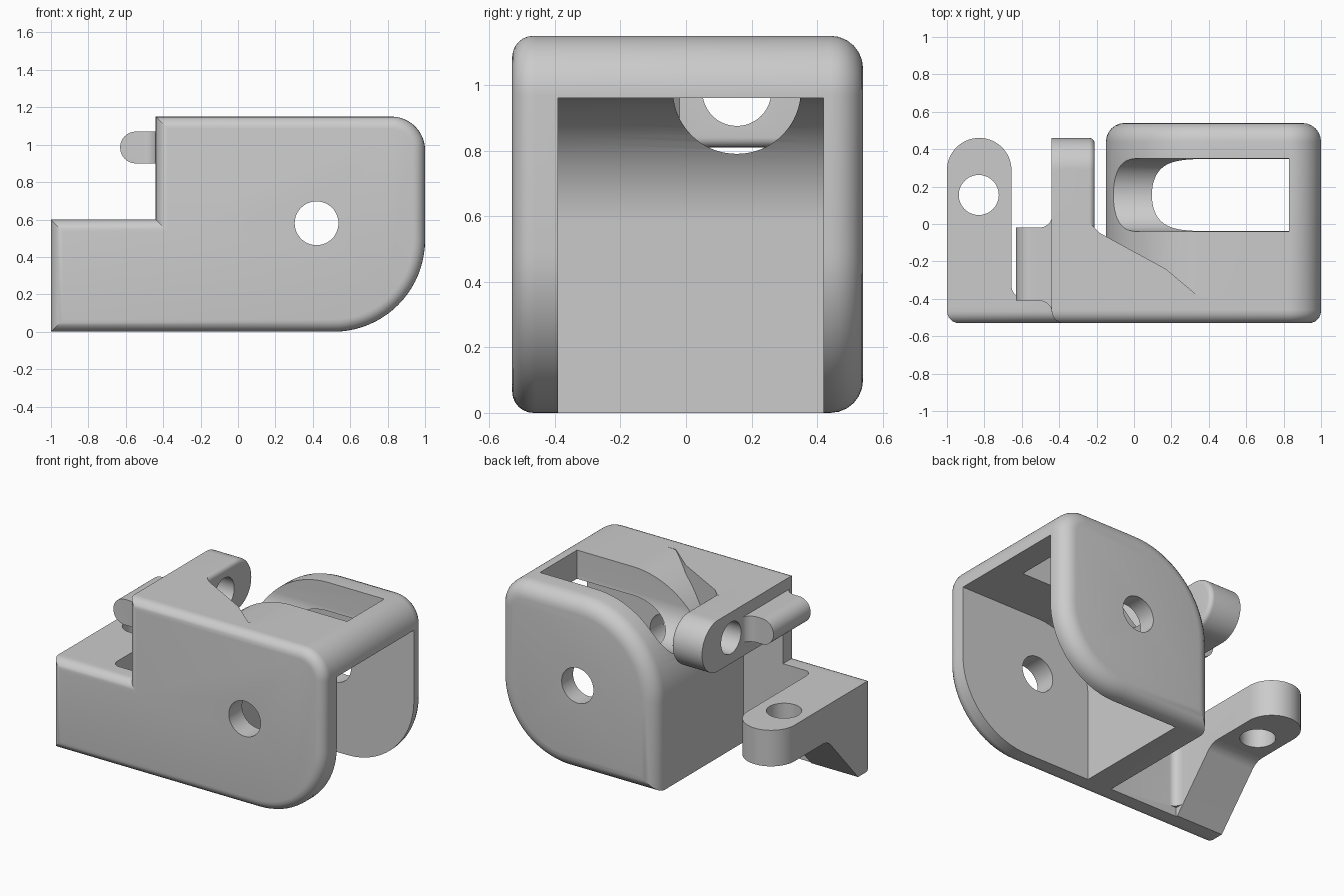
import bpy, bmesh, math
from mathutils import Vector

cube = bpy.data.objects.get("Cube")
if cube:
    bpy.data.objects.remove(cube, do_unlink=True)

mat = bpy.data.materials.new("light_grey")
mat.use_nodes = True
grey = (0.6, 0.6, 0.6, 1)
mat.diffuse_color = grey
mat.node_tree.nodes["Principled BSDF"].inputs["Base Color"].default_value = grey


def rounded(corners, steps=20):
    """Outline from (u, v, radius) corners, each replaced by an arc."""
    out = []
    for i, (u, v, r) in enumerate(corners):
        p = Vector((u, v))
        if r == 0:
            out.append(p)
            continue
        a = (Vector(corners[i - 1][:2]) - p).normalized()
        b = (Vector(corners[(i + 1) % len(corners)][:2]) - p).normalized()
        half = a.angle(b) / 2
        centre = p + (a + b).normalized() * r / math.sin(half)
        start = p + a * r / math.tan(half) - centre
        end = p + b * r / math.tan(half) - centre
        sweep = start.angle_signed(end)
        for k in range(steps + 1):
            t = -sweep * k / steps
            c, s = math.cos(t), math.sin(t)
            out.append(centre + Vector((start.x * c - start.y * s,
                                        start.x * s + start.y * c)))
    clean = [p for i, p in enumerate(out) if (p - out[i - 1]).length > 1e-4]
    return clean


def circle(u, v, r, n=48):
    return [Vector((u + r * math.cos(k * math.tau / n), v + r * math.sin(k * math.tau / n)))
            for k in range(n)]


def prism(name, axis, lo, hi, outline, rim_lo=0, rim_hi=0):
    """Extrude an outline along an axis, with optional rounded end rims."""
    place = {"x": lambda u, v, w: (w, u, v),
             "y": lambda u, v, w: (u, w, v),
             "z": lambda u, v, w: (u, v, w)}[axis]
    bm = bmesh.new()
    ends = [[bm.verts.new(place(p.x, p.y, w)) for p in outline] for w in (lo, hi)]
    caps = [bm.faces.new(e) for e in ends]
    n = len(outline)
    for i in range(n):
        j = (i + 1) % n
        bm.faces.new((ends[0][i], ends[0][j], ends[1][j], ends[1][i]))
    bmesh.ops.recalc_face_normals(bm, faces=bm.faces)
    rims = [(list(c.edges), r) for c, r in zip(caps, (rim_lo, rim_hi)) if r]
    for edges, r in rims:
        bmesh.ops.bevel(bm, geom=edges, offset=r, segments=6, profile=0.5,
                        affect="EDGES", clamp_overlap=True)
    mesh = bpy.data.meshes.new(name)
    bm.to_mesh(mesh)
    bm.free()
    mesh.materials.append(mat)
    obj = bpy.data.objects.new(name, mesh)
    bpy.context.collection.objects.link(obj)
    return obj


def combine(target, tool, operation):
    mod = target.modifiers.new(tool.name, "BOOLEAN")
    mod.operation, mod.solver, mod.object = operation, "EXACT", tool
    bpy.context.view_layer.objects.active = target
    bpy.ops.object.modifier_apply(modifier=mod.name)
    bpy.data.objects.remove(tool, do_unlink=True)


# Housing with a large round shoulder
body = prism("hinge_bracket", "y", -0.46, 0.54, rounded(
    [(-0.15, 0, 0), (1, 0, 0.49), (1, 1.15, 0.18), (-0.15, 1.15, 0.569)]), 0, 0.1)

# Stepped front plate
front_plate = prism("front_plate", "y", -0.53, -0.39, rounded(
    [(-1, 0, 0), (1, 0, 0.49), (1, 1.15, 0.18), (-0.44, 1.15, 0),
     (-0.44, 0.6, 0), (-1, 0.6, 0)]), 0.065, 0)

# Solid web joining the shoulder, front plate and upper arm
web = prism("shoulder_web", "z", 0.81, 1.15, rounded(
    [(-0.44, -0.45, 0), (0.42, -0.45, 0), (0.17, -0.24, 0.1), (-0.18, -0.05, 0.03),
     (-0.23, 0, 0), (-0.44, 0, 0)], 8))

# Upper arm with round end
upper_arm = prism("upper_arm", "x", -0.44, -0.21, rounded(
    [(-0.45, 0.81, 0), (0.46, 0.81, 0.169), (0.46, 1.15, 0.169), (-0.45, 1.15, 0)]), 0, 0.03)

# Small round-nosed catch with its corner fillets
catch = prism("catch", "y", -0.41, -0.02, rounded(
    [(-0.42, 0.9, 0), (-0.63, 0.9, 0.084), (-0.63, 1.07, 0.084), (-0.42, 1.07, 0)]))


def fillet(name, u, v, du, dv, z0, z1):
    arc = [Vector((u + du * (1 - math.sin(k * math.pi / 16)),
                   v + dv * (1 - math.cos(k * math.pi / 16)))) for k in range(9)]
    back = Vector((0.01 * math.copysign(1, du), 0.01 * math.copysign(1, dv)))
    root = Vector((u, v)) - back
    return prism(name, "z", z0, z1, [Vector((arc[0].x, root.y))] + arc
                 + [Vector((root.x, arc[-1].y)), root])


catch_fillet = fillet("catch_fillet", -0.44, -0.02, -0.07, 0.06, 0.9, 1.07)
catch_fillet_front = fillet("catch_fillet_front", -0.44, -0.41, -0.07, -0.06, 0.9, 1.07)

# Lower tab: round-ended in plan, with a sloping gusset beneath
lower_tab = prism("lower_tab", "z", 0, 0.6, rounded(
    [(-1, -0.44, 0), (-0.655, -0.44, 0), (-0.655, 0.46, 0.172), (-1, 0.46, 0.172)]))
combine(lower_tab, prism("gusset_cutter", "x", -1.2, -0.4, rounded(
    [(-0.38, -0.1, 0), (-0.38, 0, 0), (-0.06, 0.36, 0.12), (0.6, 0.36, 0), (0.6, -0.1, 0)])),
    "DIFFERENCE")
tab_fillet = fillet("tab_fillet", -0.655, -0.39, 0.05, 0.06, 0.06, 0.6)

for part in (front_plate, web, upper_arm, catch, catch_fillet, catch_fillet_front,
             lower_tab, tab_fillet):
    combine(body, part, "UNION")

# Openings: cavity, top slot, axle hole, arm hole and tab hole
cutters = [
    prism("cavity", "y", -0.39, 0.42, rounded(
        [(0.03, -0.2, 0), (1.2, -0.2, 0), (1.2, 0.96, 0), (0.03, 0.96, 0.385)])),
    prism("top_slot", "x", -0.18, 0.83, rounded(
        [(-0.04, 0.79, 0.194), (0.35, 0.79, 0.194), (0.35, 1.3, 0), (-0.04, 1.3, 0)])),
    prism("axle_hole", "y", -0.8, 0.8, circle(0.42, 0.58, 0.117)),
    prism("arm_hole", "x", -0.5, -0.18, circle(0.155, 0.98, 0.105)),
    prism("tab_hole", "z", 0.1, 0.8, circle(-0.83, 0.155, 0.107)),
]
for cutter in cutters:
    combine(body, cutter, "DIFFERENCE")

for o in bpy.context.selected_objects:
    o.select_set(False)
body.select_set(True)
bpy.context.view_layer.objects.active = body
bpy.ops.object.shade_smooth_by_angle(angle=math.radians(30))
